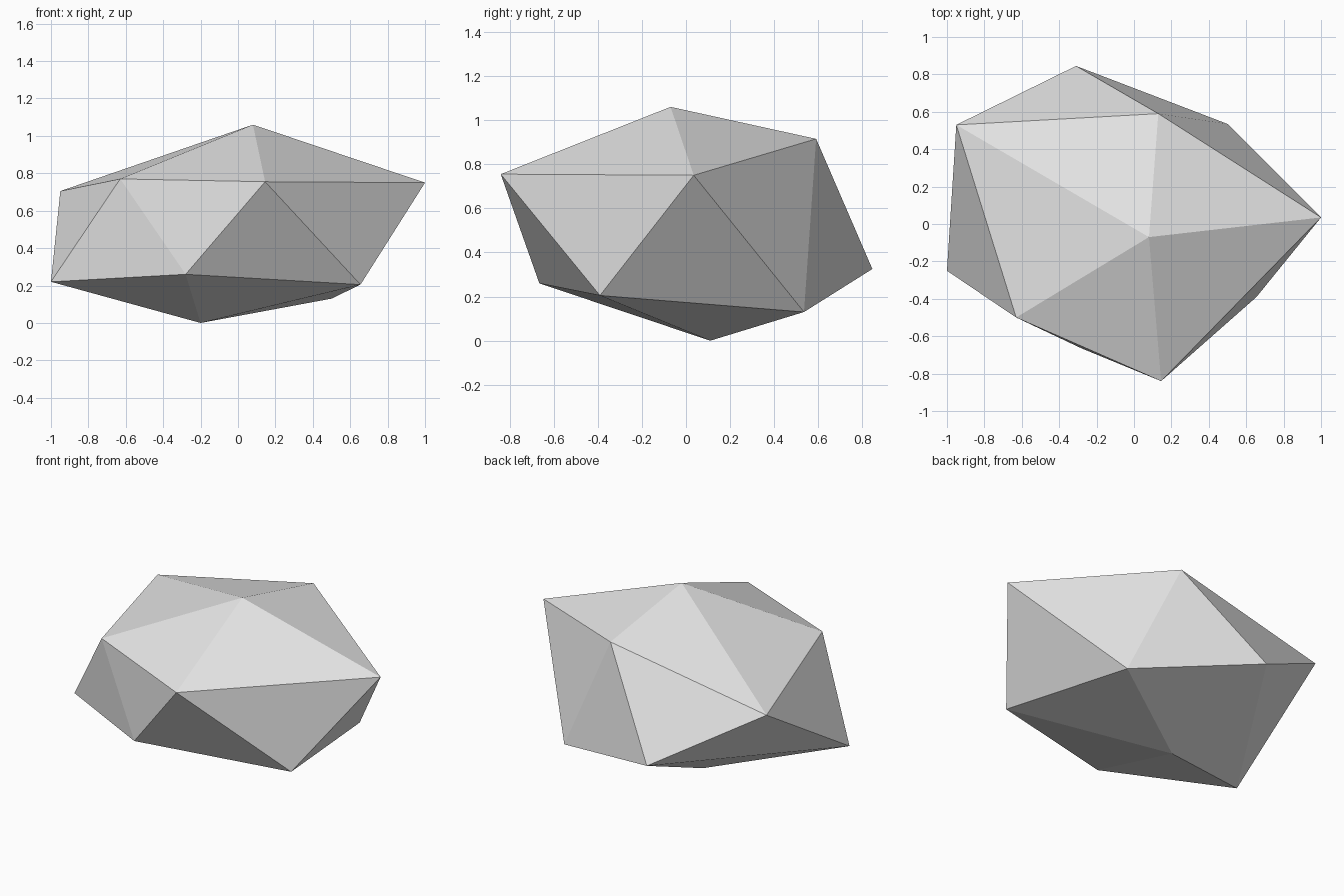
import bpy
import bmesh

cube = bpy.data.objects.get("Cube")
if cube:
    bpy.data.objects.remove(cube, do_unlink=True)

# Plain grey stone
stone = bpy.data.materials.new("stone_grey")
stone.use_nodes = True
grey = (0.8, 0.8, 0.8, 1.0)
stone.diffuse_color = grey
stone.node_tree.nodes["Principled BSDF"].inputs["Base Color"].default_value = grey

# Irregular twenty-sided rock: two poles and two staggered rings of five corners
peak = (0.08, -0.07, 1.06)
foot = (-0.2, 0.11, 0.0)
upper_ring = [(-0.63, -0.5, 0.77), (0.145, -0.84, 0.755), (1.0, 0.035, 0.75),
              (0.13, 0.59, 0.915), (-0.95, 0.53, 0.705)]
lower_ring = [(-0.28, -0.665, 0.26), (0.655, -0.39, 0.205), (0.5, 0.535, 0.13),
              (-0.31, 0.845, 0.325), (-1.0, -0.25, 0.22)]

bm = bmesh.new()
top = bm.verts.new(peak)
bottom = bm.verts.new(foot)
upper = [bm.verts.new(p) for p in upper_ring]
lower = [bm.verts.new(p) for p in lower_ring]

# Cap, zigzag band and underside
for i in range(len(upper)):
    j = (i + 1) % len(upper)
    bm.faces.new((top, upper[i], upper[j]))
    bm.faces.new((upper[i], lower[i], upper[j]))
    bm.faces.new((lower[i], lower[j], upper[j]))
    bm.faces.new((bottom, lower[j], lower[i]))
bmesh.ops.recalc_face_normals(bm, faces=bm.faces)

mesh = bpy.data.meshes.new("rock")
bm.to_mesh(mesh)
bm.free()
mesh.materials.append(stone)
bpy.context.collection.objects.link(bpy.data.objects.new("rock", mesh))
